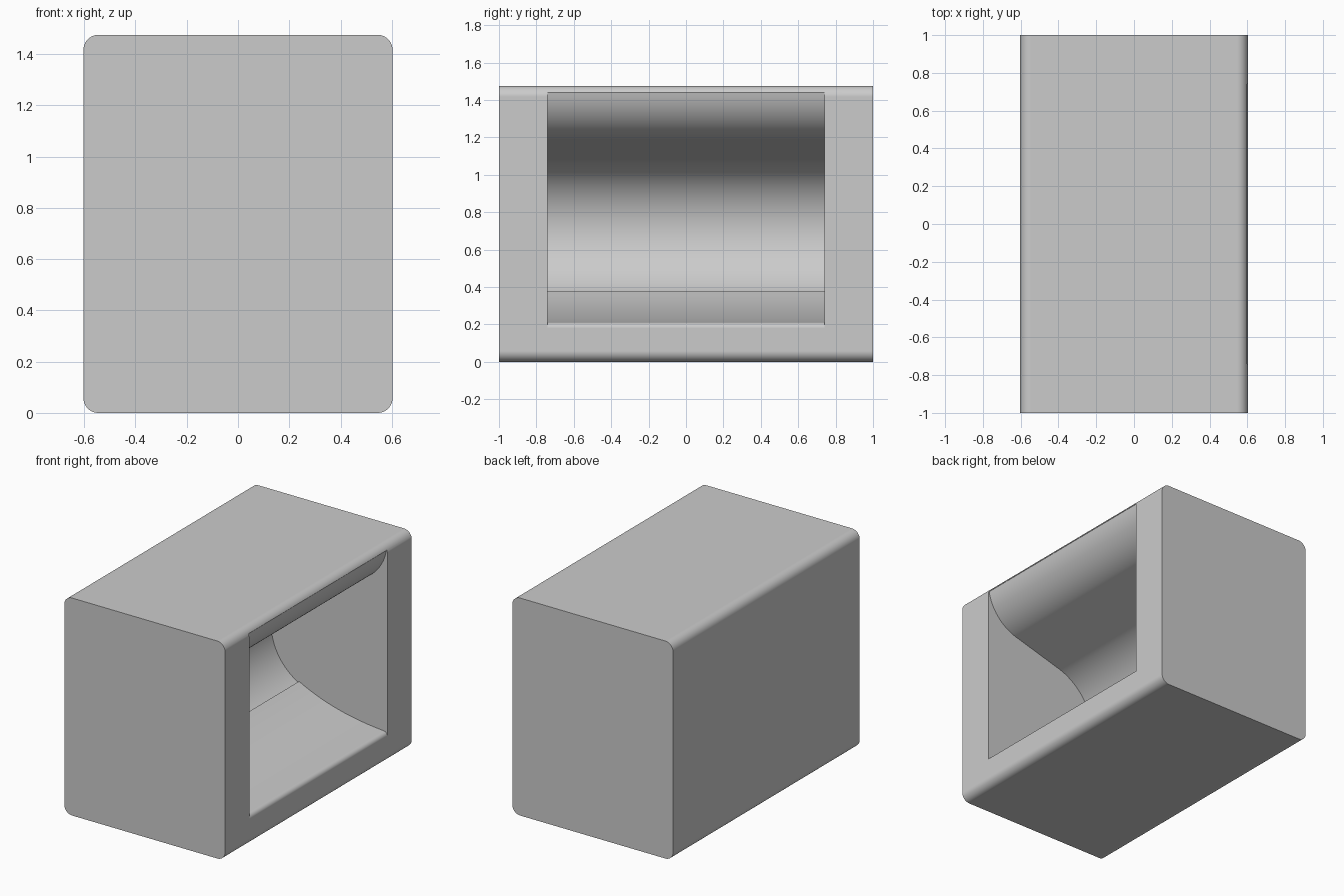
import bpy, bmesh
from math import sin, cos, radians
from mathutils import Vector

if "Cube" in bpy.data.objects:
    bpy.data.objects.remove(bpy.data.objects["Cube"])

HALF_W, HALF_L, HEIGHT, ROUND = 0.603, 1.0, 1.475, 0.058
POCKET = 0.74  # half length of the pocket

grey = bpy.data.materials.new("plain grey")
grey.use_nodes = True
colour = (0.6, 0.6, 0.6, 1)
grey.diffuse_color = colour
grey.node_tree.nodes["Principled BSDF"].inputs["Base Color"].default_value = colour


def arc(cx, cz, r, start, end, steps):
    """Points of an arc in the x-z plane, angles in degrees."""
    angles = [radians(start + (end - start) * i / steps) for i in range(steps + 1)]
    return [(cx + r * cos(a), cz + r * sin(a)) for a in angles]


def bend(p0, p1, p2, steps):
    """Points of a quadratic curve."""
    a, b, c = Vector(p0), Vector(p1), Vector(p2)
    ts = [i / steps for i in range(steps + 1)]
    return [tuple(a * (1 - t) ** 2 + b * 2 * t * (1 - t) + c * t * t) for t in ts]


def prism(name, profile, half):
    """Extrude an x-z profile along y."""
    bm = bmesh.new()
    face = bm.faces.new([bm.verts.new((x, -half, z)) for x, z in profile])
    out = bmesh.ops.extrude_face_region(bm, geom=[face])
    verts = [g for g in out["geom"] if isinstance(g, bmesh.types.BMVert)]
    bmesh.ops.translate(bm, verts=verts, vec=(0, 2 * half, 0))
    bmesh.ops.recalc_face_normals(bm, faces=bm.faces)
    mesh = bpy.data.meshes.new(name)
    bm.to_mesh(mesh)
    bm.free()
    mesh.materials.append(grey)
    obj = bpy.data.objects.new(name, mesh)
    bpy.context.collection.objects.link(obj)
    return obj


# Housing: a block with four rounded long edges
x, top = HALF_W - ROUND, HEIGHT - ROUND
outline = []
for i, (cx, cz) in enumerate([(x, top), (-x, top), (-x, ROUND), (x, ROUND)]):
    outline += arc(cx, cz, ROUND, 90 * i, 90 * i + 90, 10)
housing = prism("housing", outline, HALF_L)

# Pocket: rounded lip, sloping floor, curved back, straight ceiling, flared top
scoop = [(0.75, 0.18)]
scoop += arc(HALF_W - 0.03, 0.18, 0.03, 0, 90, 6)
scoop += bend((0.573, 0.21), (0.2, 0.237), (-0.06, 0.375), 12)[1:]
scoop += arc(0.12, 0.71, 0.39, 244, 108, 28)
scoop += arc(0.28, 1.493, 0.32, -72, -9.5, 16)
scoop += [(0.75, scoop[-1][1])]
cutter = prism("pocket_cutter", scoop, POCKET)
cutter.hide_render = True

# Carve the pocket and drop the cutter
cut = housing.modifiers.new("pocket", "BOOLEAN")
cut.operation = "DIFFERENCE"
cut.solver = "EXACT"
cut.object = cutter
bpy.ops.object.select_all(action="DESELECT")
housing.select_set(True)
bpy.context.view_layer.objects.active = housing
bpy.ops.object.modifier_apply(modifier=cut.name)
bpy.data.objects.remove(cutter)

# Smooth curves, crisp edges, flat panels
bpy.ops.object.shade_smooth_by_angle(angle=radians(30))
flat = housing.modifiers.new("flat panels", "WEIGHTED_NORMAL")
flat.keep_sharp = True
